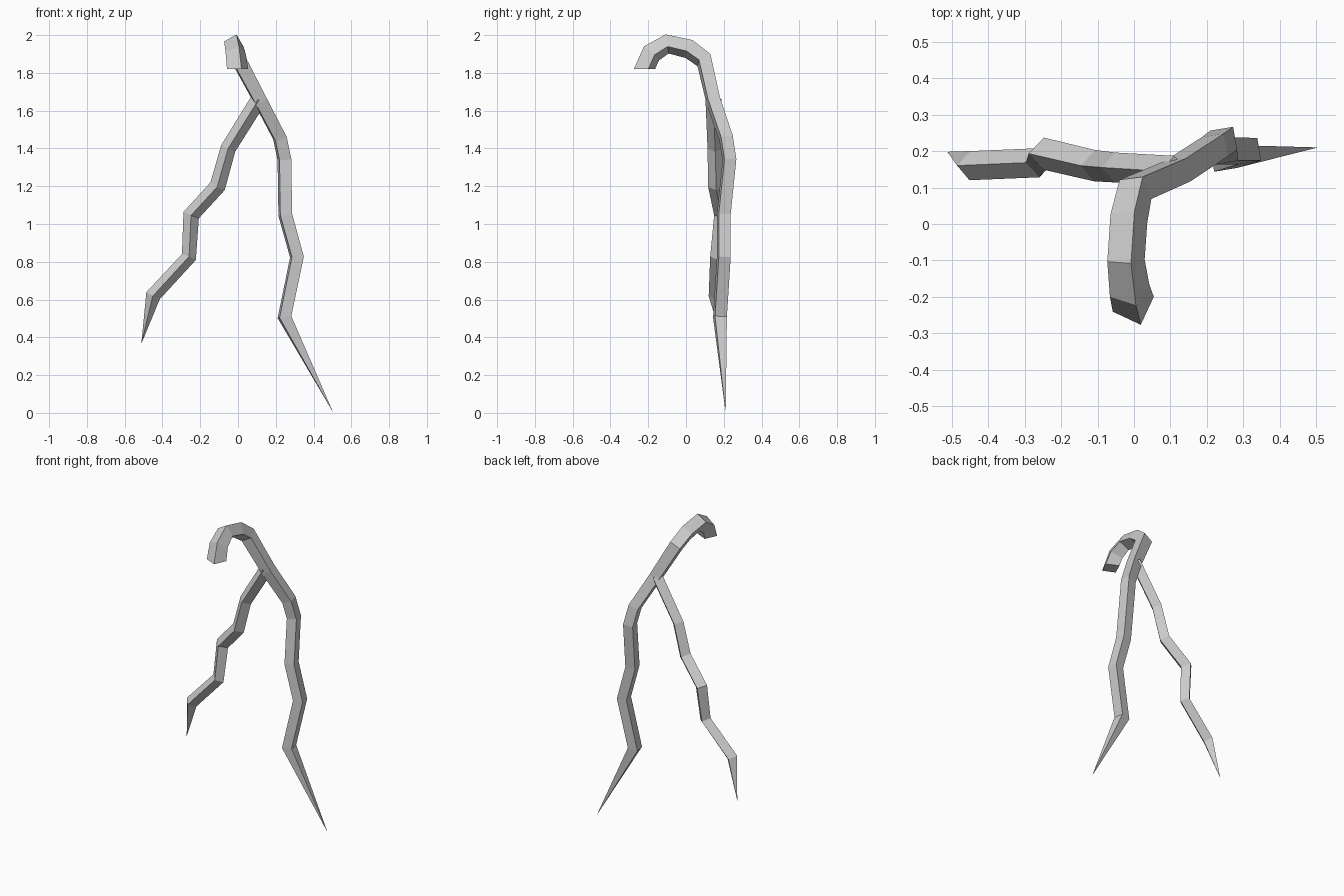
import bpy, bmesh
from mathutils import Vector

if "Cube" in bpy.data.objects:
    bpy.data.objects.remove(bpy.data.objects["Cube"])


def limb(name, path, ref, start_dir=None, cap=True):
    """Four-sided tube through (x, y, z, radius) points, closing to a point at the end."""
    pts = [Vector(p[:3]) for p in path]
    dirs = [(b - a).normalized() for a, b in zip(pts, pts[1:])]
    bm = bmesh.new()
    up = Vector(ref)
    rings = []
    prev = None
    for i, p in enumerate(path[:-1]):
        if i == 0:
            t = Vector(start_dir) if start_dir else dirs[0]
        else:
            t = dirs[i - 1] + dirs[i]
        t.normalize()
        # carry the corner direction along the path without twist
        if prev is not None:
            up = prev.rotation_difference(t) @ up
        up = (up - t * up.dot(t)).normalized()
        side = t.cross(up)
        prev = t.copy()
        rings.append([bm.verts.new(pts[i] + d * p[3]) for d in (up, side, -up, -side)])
    for a, b in zip(rings, rings[1:]):
        for k in range(4):
            j = (k + 1) % 4
            bm.faces.new((a[k], a[j], b[j], b[k]))
    # pointed tip and flat starting end
    tip = bm.verts.new(pts[-1])
    for k in range(4):
        bm.faces.new((rings[-1][k], rings[-1][(k + 1) % 4], tip))
    if cap:
        bm.faces.new(rings[0][::-1])
    bmesh.ops.recalc_face_normals(bm, faces=bm.faces)
    mesh = bpy.data.meshes.new(name)
    bm.to_mesh(mesh)
    bm.free()
    obj = bpy.data.objects.new(name, mesh)
    bpy.context.collection.objects.link(obj)
    return obj


# Hooked top running down into the long right-hand prong
limb("hooked_main_root", [
    (-0.002, -0.22, 1.82, 0.060),
    (-0.012, -0.183, 1.903, 0.057),
    (-0.022, -0.10, 1.953, 0.053),
    (-0.014, 0.015, 1.927, 0.053),
    (0.004, 0.095, 1.868, 0.051),
    (0.12, 0.145, 1.65, 0.046),
    (0.222, 0.212, 1.455, 0.045),
    (0.246, 0.23, 1.34, 0.045),
    (0.25, 0.20, 1.05, 0.045),
    (0.312, 0.20, 0.825, 0.045),
    (0.246, 0.18, 0.507, 0.045),
    (0.505, 0.21, 0.0, 0),
], ref=(0.02, -0.055, 0), start_dir=(0, 0, 1))

# Shorter left-hand branch
limb("side_branch", [
    (0.11, 0.145, 1.66, 0.042),
    (-0.052, 0.155, 1.40, 0.041),
    (-0.108, 0.16, 1.20, 0.043),
    (-0.248, 0.193, 1.047, 0.044),
    (-0.26, 0.168, 0.825, 0.040),
    (-0.45, 0.160, 0.62, 0.040),
    (-0.512, 0.198, 0.365, 0),
], ref=(0, -1, 0))
